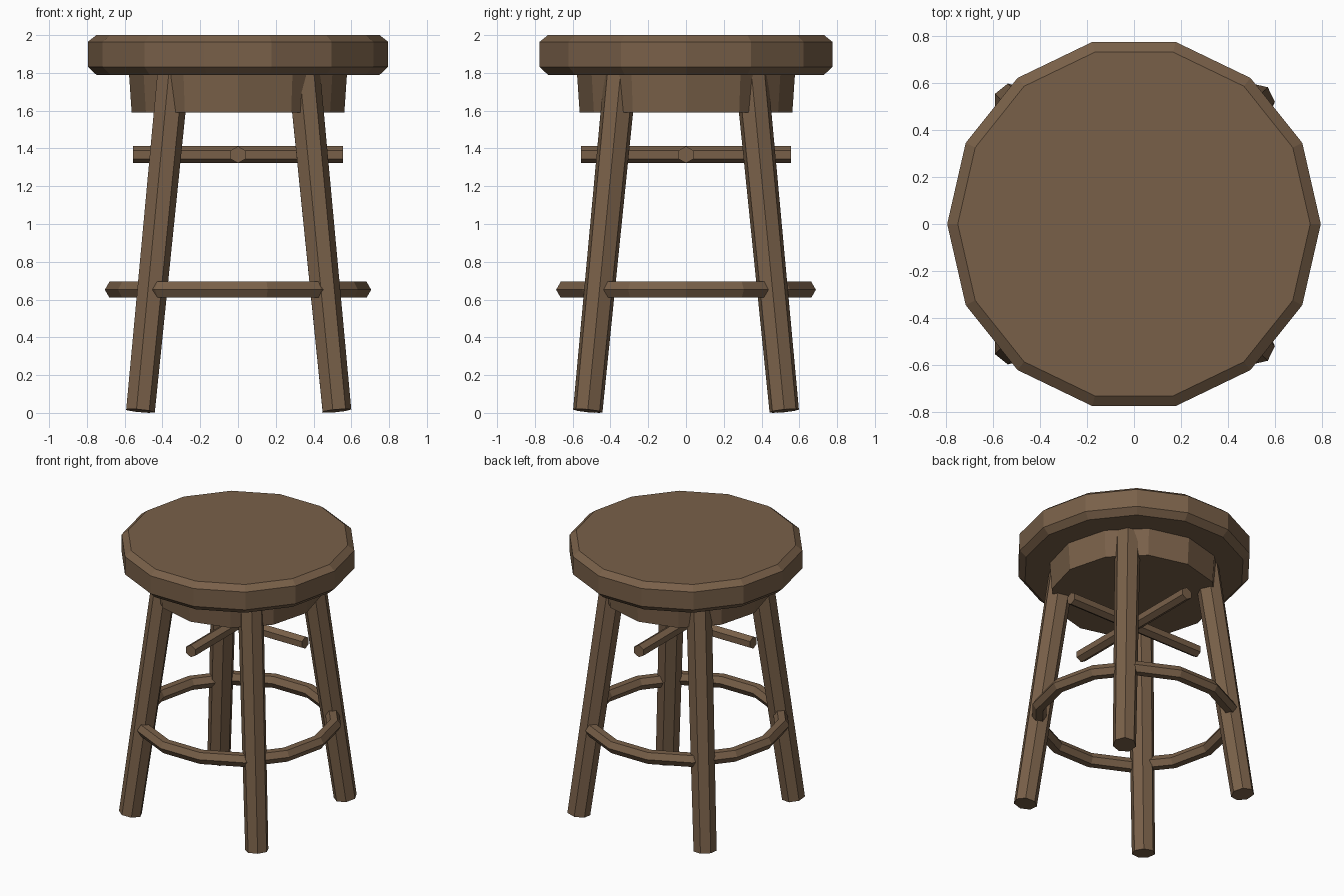
import bpy
import bmesh
from math import cos, sin, pi
from mathutils import Vector

cube = bpy.data.objects.get("Cube")
if cube:
    bpy.data.objects.remove(cube, do_unlink=True)

wood = bpy.data.materials.new("brown_wood")
wood.use_nodes = True
brown = (0.19, 0.117, 0.066, 1)
wood.diffuse_color = brown
wood.node_tree.nodes["Principled BSDF"].inputs["Base Color"].default_value = brown


def finish(name, bm):
    bmesh.ops.recalc_face_normals(bm, faces=bm.faces)
    mesh = bpy.data.meshes.new(name)
    bm.to_mesh(mesh)
    bm.free()
    mesh.materials.append(wood)
    obj = bpy.data.objects.new(name, mesh)
    bpy.context.collection.objects.link(obj)
    return obj


def bridge(bm, a, b):
    n = len(a)
    for i in range(n):
        j = (i + 1) % n
        bm.faces.new((a[i], a[j], b[j], b[i]))


def turned(name, start, end, profile, sides, phase=0.0):
    """Capped solid along start-end; profile holds (fraction, radius) pairs."""
    start, end = Vector(start), Vector(end)
    axis = end - start
    turn = Vector((0, 0, 1)).rotation_difference(axis)
    bm = bmesh.new()
    rings = []
    for t, r in profile:
        angles = [phase + 2 * pi * i / sides for i in range(sides)]
        rings.append([bm.verts.new(start + axis * t + turn @ Vector((r * cos(a), r * sin(a), 0)))
                      for a in angles])
    for a, b in zip(rings, rings[1:]):
        bridge(bm, a, b)
    bm.faces.new(rings[0])
    bm.faces.new(rings[-1])
    return finish(name, bm)


def hoop(name, z, radius, thickness, sides, section):
    """Faceted ring with a polygonal section."""
    bm = bmesh.new()
    rings = []
    for i in range(sides):
        a = 2 * pi * i / sides
        ring = []
        for k in range(section):
            s = 2 * pi * k / section
            r = radius + thickness * cos(s)
            ring.append(bm.verts.new((r * cos(a), r * sin(a), z + thickness * sin(s))))
        rings.append(ring)
    for i in range(sides):
        bridge(bm, rings[i], rings[(i + 1) % sides])
    return finish(name, bm)


# Chamfered seat and the tapered block beneath it
turned("seat", (0, 0, 1.79), (0, 0, 2),
       [(0, 0.75), (0.2, 0.795), (0.83, 0.795), (1, 0.75)], 14)
turned("seat_base", (0, 0, 1.59), (0, 0, 1.81), [(0, 0.563), (1, 0.578)], 12)

# Four splayed legs
for depth, sy in (("front", -1), ("back", 1)):
    for side, sx in (("right", -1), ("left", 1)):
        turned(f"{depth}_{side}_leg", (sx * 0.52, sy * 0.52, 0.011),
               (sx * 0.344, sy * 0.344, 1.82), [(0, 0.08), (1, 0.089)], 7)

# Footrest ring through the legs
hoop("footrest_ring", 0.652, 0.656, 0.049, 14, 6)

# Crossed bars under the seat
bar = [(0, 0.045), (1, 0.045)]
turned("cross_bar_sideways", (-0.555, 0, 1.367), (0.555, 0, 1.367), bar, 6)
turned("cross_bar_lengthways", (0, -0.555, 1.367), (0, 0.555, 1.367), bar, 6, pi / 2)
